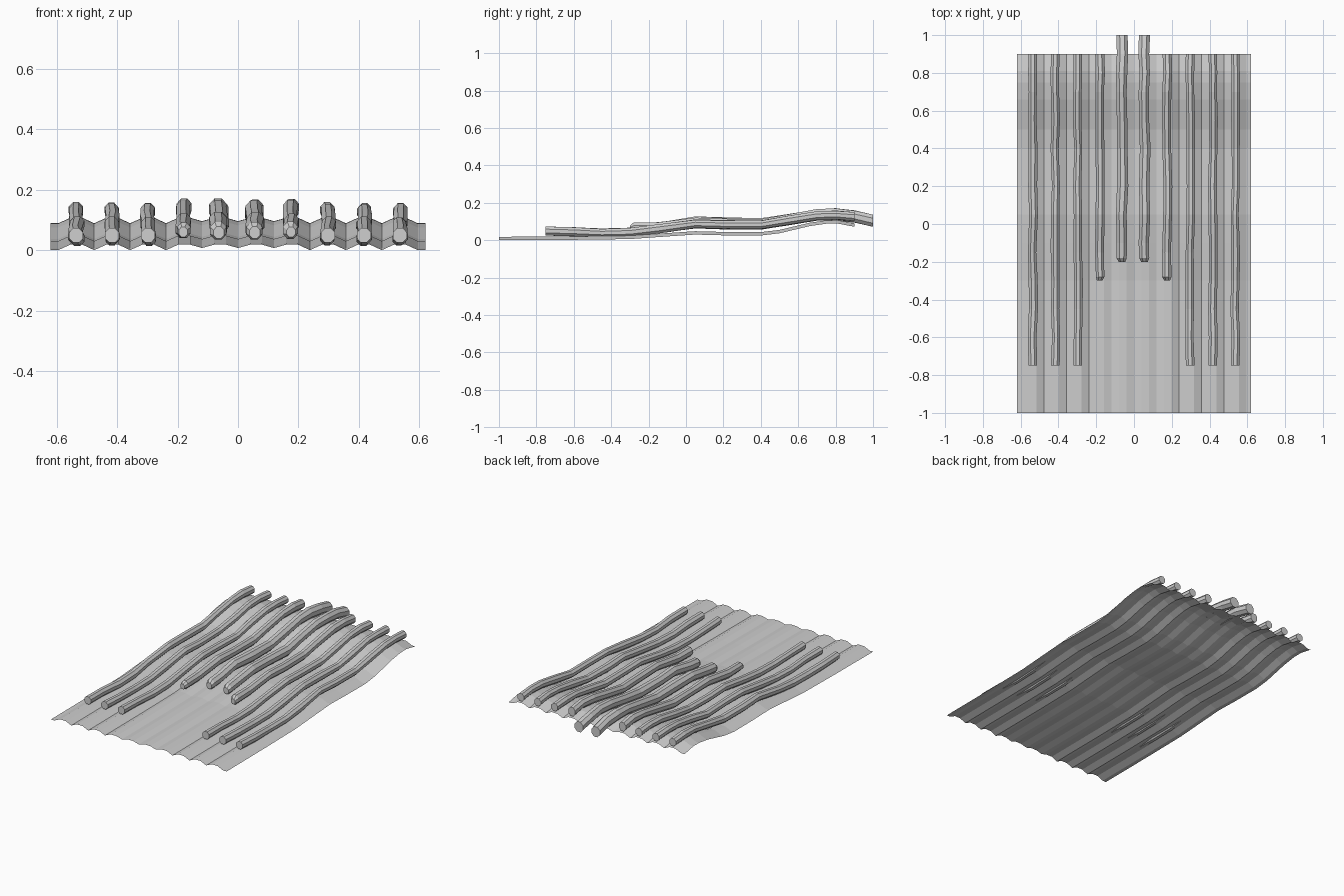
import bpy, bmesh, math, random

random.seed(4)
cube = bpy.data.objects.get("Cube")
if cube:
    bpy.data.objects.remove(cube)

grey = bpy.data.materials.new("light_grey")
grey.use_nodes = True
grey.diffuse_color = (0.62, 0.62, 0.62, 1)
grey.node_tree.nodes["Principled BSDF"].inputs["Base Color"].default_value = (0.62, 0.62, 0.62, 1)

PITCH = 0.119


def make_object(name, bm):
    mesh = bpy.data.meshes.new(name)
    bm.to_mesh(mesh)
    bm.free()
    mesh.materials.append(grey)
    obj = bpy.data.objects.new(name, mesh)
    bpy.context.collection.objects.link(obj)
    return obj


def bridge(bm, rings, closed):
    """Join neighbouring rows of vertices with quads."""
    for a, b in zip(rings, rings[1:]):
        n = len(a)
        for i in range(n if closed else n - 1):
            j = (i + 1) % n
            bm.faces.new((a[i], a[j], b[j], b[i]))


# Corrugated sheet: flat-topped ridges swept along a rolling profile
sheet_path = [(-1, 0), (-0.6, 0.002), (-0.3, 0.006), (-0.1, 0.02), (0.05, 0.03),
              (0.2, 0.026), (0.4, 0.025), (0.5, 0.037), (0.66, 0.075),
              (0.75, 0.088), (0.81, 0.089), (0.9, 0.072)]
section = [(-0.62, 0)]
for k in range(-5, 6):
    x = k * PITCH
    section.append((x, 0.007 if abs(k) < 2 else 0))
    if k < 5:
        section += [(x + 0.04, 0.018), (x + 0.08, 0.018)]
section.append((0.62, 0))

bm = bmesh.new()
rows = [[bm.verts.new((x, y, z + h)) for x, h in section] for y, z in sheet_path]
bridge(bm, rows, False)
make_object("corrugated_sheet", bm)

# Tubes lying along the ridges
outer_path = [(-0.75, 0.049), (-0.6, 0.045), (-0.45, 0.038), (-0.3, 0.042),
              (-0.15, 0.06), (0.05, 0.087), (0.2, 0.083), (0.4, 0.082),
              (0.55, 0.107), (0.7, 0.131), (0.8, 0.134), (0.9, 0.126)]
short_path = [(-0.28, 0.066), (-0.15, 0.068), (0.05, 0.094), (0.2, 0.088),
              (0.4, 0.086), (0.55, 0.112), (0.7, 0.138), (0.8, 0.143), (0.9, 0.13)]
centre_path = [(-0.18, 0.064), (-0.1, 0.072), (0.05, 0.096), (0.2, 0.09),
               (0.4, 0.087), (0.55, 0.11), (0.7, 0.134), (0.8, 0.137),
               (0.9, 0.127), (1.0, 0.104)]


def tube(name, x, path, rx, rz, rounded):
    bm = bmesh.new()
    stations = [(y, z, 1) for y, z in path]
    if rounded:
        y, z, _ = stations[0]
        stations.insert(0, (y - 0.02, z - 0.006, 0.6))
    rings = []
    for n, (y, z, scale) in enumerate(stations):
        wobble = 0 if n in (0, len(stations) - 1) else random.uniform(-0.004, 0.004)
        size = scale * (1 if n in (0, len(stations) - 1) else random.uniform(0.9, 1.04))
        ring = []
        for i in range(8):
            a = math.tau * (i + 0.5) / 8
            ring.append(bm.verts.new((x + wobble + rx * size * math.cos(a), y,
                                      z + rz * size * math.sin(a))))
        rings.append(ring)
    bridge(bm, rings, True)
    bm.faces.new(rings[0])
    bm.faces.new(rings[-1])
    bmesh.ops.recalc_face_normals(bm, faces=bm.faces)
    make_object(name, bm)


for side, label in ((-1, "right"), (1, "left")):
    for k in range(5):
        x = side * (k + 0.5) * PITCH
        if k == 0:
            tube(f"centre_tube_{label}", x - 0.004, centre_path, 0.032, 0.035, True)
        elif k == 1:
            tube(f"short_tube_{label}", x - 0.003, short_path, 0.026, 0.03, True)
        else:
            tube(f"long_tube_{label}_{k - 1}", x, outer_path, 0.025, 0.026, False)
